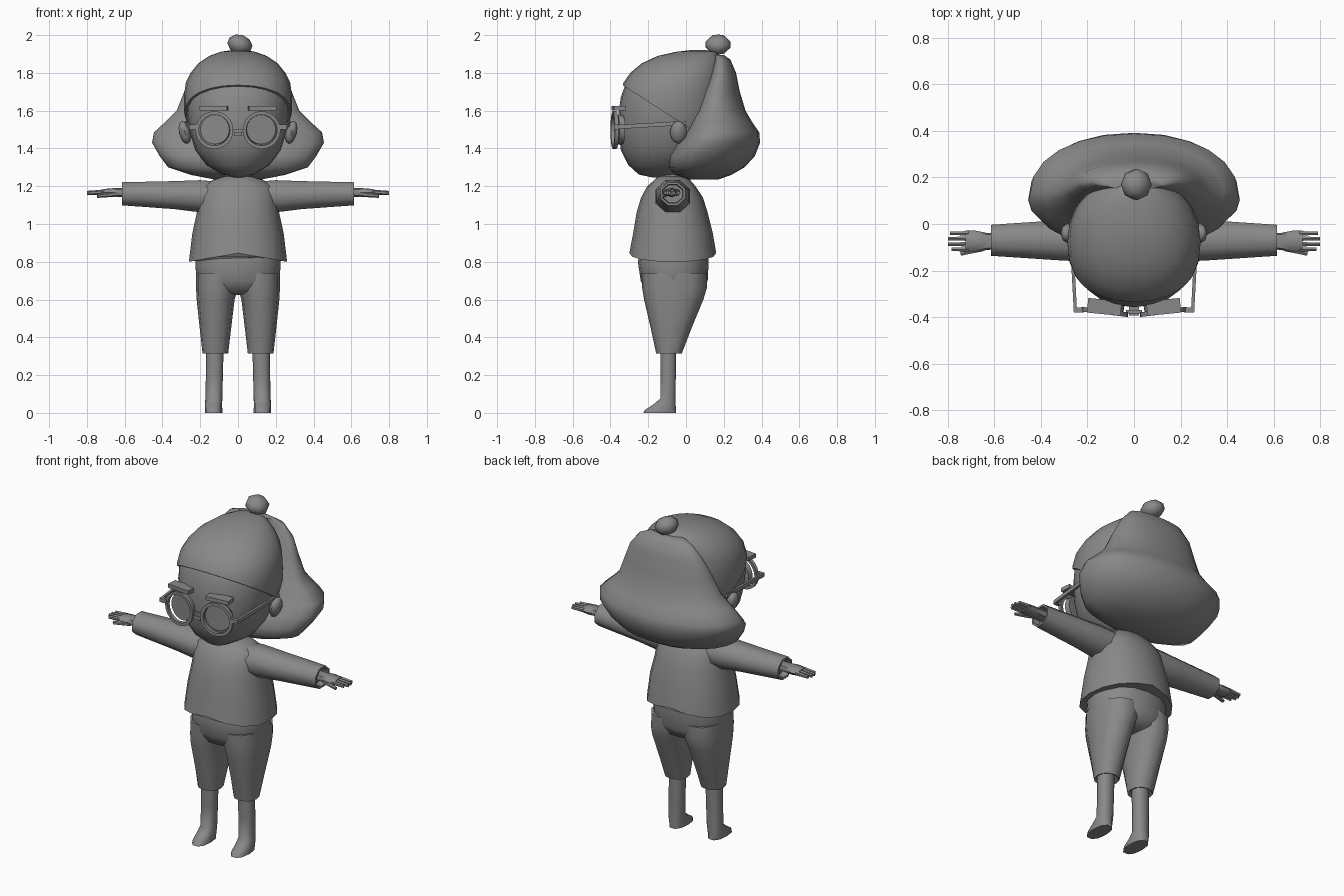
import bpy, bmesh, math
from mathutils import Vector, Matrix

if "Cube" in bpy.data.objects:
    bpy.data.objects.remove(bpy.data.objects["Cube"])

grey = bpy.data.materials.new("plain grey")
grey.diffuse_color = (0.25, 0.25, 0.25, 1)
grey.use_nodes = True
grey.node_tree.nodes["Principled BSDF"].inputs["Base Color"].default_value = grey.diffuse_color


def finish(name, bm, angle=40, merge=True):
    if merge:
        bmesh.ops.remove_doubles(bm, verts=bm.verts, dist=0.0002)
    bmesh.ops.recalc_face_normals(bm, faces=bm.faces)
    me = bpy.data.meshes.new(name)
    bm.to_mesh(me)
    bm.free()
    ob = bpy.data.objects.new(name, me)
    bpy.context.collection.objects.link(ob)
    me.materials.append(grey)
    bpy.ops.object.select_all(action='DESELECT')
    ob.select_set(True)
    bpy.context.view_layer.objects.active = ob
    bpy.ops.object.shade_smooth_by_angle(angle=math.radians(angle))
    return ob


def skin(bm, rings, caps=True):
    """Join a stack of point rings with quads."""
    vs = [[bm.verts.new(p) for p in r] for r in rings]
    n = len(vs[0])
    for a, b in zip(vs, vs[1:]):
        for i in range(n):
            bm.faces.new((a[i], a[(i + 1) % n], b[(i + 1) % n], b[i]))
    if caps:
        bm.faces.new(vs[0])
        bm.faces.new(vs[-1])


def oval(z, x0, x1, y0, y1, n=16, power=2.0, mid=0.5, dip=0.0):
    """Horizontal superellipse; mid moves the widest line, dip lowers the sides."""
    pts, ym = [], y0 + (y1 - y0) * mid
    for i in range(n):
        a = 2 * math.pi * i / n
        c, s = math.cos(a), math.sin(a)
        cx = math.copysign(abs(c) ** (2 / power), c)
        sy = math.copysign(abs(s) ** (2 / power), s)
        y = ym + sy * ((y1 - ym) if s > 0 else (ym - y0))
        pts.append(Vector(((x0 + x1) / 2 + cx * (x1 - x0) / 2, y, z - dip * abs(cx))))
    return pts


def stack(name, levels, angle=40, **kw):
    """Centred loft from (z, half width, front y, back y) levels."""
    bm = bmesh.new()
    skin(bm, [oval(z, -r, r, a, b, **kw) for z, r, a, b in levels])
    return finish(name, bm, angle)


def box(name, lo, hi, rot=None):
    lo, hi = Vector(lo), Vector(hi)
    bm = bmesh.new()
    bmesh.ops.create_cube(bm, size=1)
    m = Matrix.Translation((lo + hi) / 2) @ (rot or Matrix()) @ Matrix.Diagonal((*(hi - lo), 1))
    bmesh.ops.transform(bm, matrix=m, verts=bm.verts)
    return finish(name, bm)


def bar(bm, p, q, w, h, n=4, taper=1.0):
    """Straight prism from p to q, w across and h upright."""
    p, q = Vector(p), Vector(q)
    d = (q - p).normalized()
    side = d.cross(Vector((0, 0, 1))).normalized()
    up = side.cross(d)
    rings = []
    for c, k in ((p, 1), (q, taper)):
        rings.append([c + (side * math.cos(t) * w + up * math.sin(t) * h) * k / (2 * math.cos(math.pi / n))
                      for t in (2 * math.pi * (i + .5) / n for i in range(n))])
    skin(bm, rings)


def sphere(name, loc, scale, seg=10, rings=6, rot=None):
    bm = bmesh.new()
    bmesh.ops.create_uvsphere(bm, u_segments=seg, v_segments=rings, radius=1)
    bmesh.ops.transform(bm, verts=bm.verts, matrix=Matrix.Translation(loc) @ (rot or Matrix())
                        @ Matrix.Diagonal((*scale, 1)))
    return finish(name, bm, 60)


# head and the hair cap that sits over it, cut along a slanted hairline
skull = [(1.255, .03, -.19, -.08), (1.27, .09, -.26, 0), (1.32, .175, -.315, .08),
         (1.40, .235, -.355, .15), (1.5, .265, -.367, .18), (1.6, .28, -.367, .2),
         (1.68, .28, -.355, .2), (1.75, .27, -.33, .2), (1.80, .245, -.295, .2),
         (1.85, .205, -.235, .19), (1.89, .145, -.15, .18), (1.912, .085, -.05, .16),
         (1.92, .03, .02, .11)]
stack("head", [(z - .008, r - .008, a + .01, b - .01) for z, r, a, b in skull], 60, n=24, power=2.2)
cap = bmesh.new()
skin(cap, [oval(z, -r - .006, r + .006, a, b, n=24, power=2.2) for z, r, a, b in skull])
bmesh.ops.bisect_plane(cap, geom=cap.verts[:] + cap.edges[:] + cap.faces[:], plane_co=(0, -.35, 1.745),
                       plane_no=(0, .65, 1), clear_inner=True)
bmesh.ops.holes_fill(cap, edges=[e for e in cap.edges if e.is_boundary])
finish("hair_cap", cap, 45)

# flared hair behind the head
bell = [(1.895, .12, .15, .2), (1.87, .18, .15, .235), (1.8, .24, .125, .265), (1.7, .285, .08, .285),
        (1.6, .325, .04, .315), (1.54, .385, .01, .35), (1.485, .445, -.01, .388),
        (1.43, .455, -.06, .392), (1.36, .415, -.1, .365), (1.30, .37, -.1, .31),
        (1.26, .25, -.06, .24), (1.235, .12, .02, .17)]
stack("back_hair", bell, 50, n=24, power=2.15, mid=.36)
sphere("hair_bun", (.01, .17, 1.95), (.068, .07, .052), 8, 5, Matrix.Rotation(.35, 4, 'Y'))

# neck, top with a hem that dips at the sides, and hips
stack("neck", [(1.2, .075, -.15, -.01), (1.29, .07, -.15, -.01)], n=12)
stack("top", [(.846, .26, -.3, .16), (.95, .242, -.28, .142), (1.06, .218, -.262, .115),
              (1.14, .208, -.238, .09), (1.2, .19, -.205, .05), (1.235, .13, -.165, .02),
              (1.252, .075, -.15, -.01)], 45, n=16, power=2.25, dip=.0)
top = bpy.context.object
for v in top.data.vertices:
    if v.co.z < .9:
        v.co.z -= .046 * abs(v.co.x) / .26
stack("hips", [(.86, .215, -.24, .12), (.8, .225, -.255, .12), (.7, .222, -.24, .115),
               (.645, .195, -.215, .09), (.625, .15, -.15, .03)], 60, n=16, power=2.3)

# face details on the centre line
box("nose", (-.022, -.393, 1.465), (.022, -.35, 1.487))
box("glasses_bridge", (-.035, -.385, 1.487), (.035, -.37, 1.502))

for s, side in ((1, "left"), (-1, "right")):
    # ears, brows and eyes
    sphere(side + "_ear", (s * .282, -.04, 1.485), (.03, .045, .062), 8, 6, Matrix.Rotation(s * .25, 4, 'Y'))
    box(side + "_brow", (min(s * .055, s * .2), -.388, 1.602), (max(s * .055, s * .2), -.325, 1.625),
        Matrix.Rotation(s * .1, 4, 'Z'))
    eye = bmesh.new()
    bmesh.ops.create_cone(eye, segments=24, radius1=.078, radius2=.078, depth=.03, cap_ends=True,
                          matrix=Matrix.Translation((s * .12, -.35, 1.5)) @ Matrix.Rotation(s * .17, 4, 'Z')
                          @ Matrix.Rotation(math.pi / 2, 4, 'X'))
    finish(side + "_eye", eye)

    # round rim made from four concentric circles
    rim = bmesh.new()
    circle = lambda r, y: [Vector((s * .125 + r * math.cos(i * math.pi / 12), y + s * .12 * r * math.cos(i * math.pi / 12),
                                   1.497 + r * math.sin(i * math.pi / 12))) for i in range(24)]
    skin(rim, [circle(r, y) for r, y in ((.1, -.388), (.082, -.388), (.082, -.368), (.1, -.368), (.1, -.388))], False)
    finish(side + "_glasses_rim", rim)
    arm = bmesh.new()
    bar(arm, (s * .215, -.37, 1.513), (s * .258, -.37, 1.513), .02, .025)
    bar(arm, (s * .252, -.375, 1.513), (s * .272, -.0, 1.535), .014, .022)
    finish(side + "_glasses_arm", arm)

    # sleeve: (x, centre z, half width, half height), ending in a hollow cuff
    sleeve = bmesh.new()
    rings = []
    for x, z, w, h in ((.1, 1.145, .1, .085), (.2, 1.147, .1, .092), (.34, 1.153, .092, .08),
                       (.615, 1.16, .072, .066), (.615, 1.16, .06, .054), (.575, 1.16, .055, .05)):
        rings.append([Vector((s * x, -.07 + w * math.cos(t), z + h * math.sin(t)))
                      for t in (2 * math.pi * (i + .5) / 8 for i in range(8))])
    skin(sleeve, rings)
    finish(side + "_sleeve", sleeve, 50)

    # hand: flat palm, four fingers and a thumb
    hand = bmesh.new()
    palm = []
    for x, w, h in ((.57, .034, .024), (.63, .036, .023), (.68, .046, .022), (.725, .046, .015)):
        palm.append([Vector((s * x, -.075 + w * math.copysign(abs(math.cos(t)) ** .6, math.cos(t)),
                             1.167 + h * math.sin(t))) for t in (i * math.pi / 4 for i in range(8))])
    skin(hand, palm)
    for y, tip in ((-.04, .79), (-.063, .8), (-.087, .8), (-.109, .785)):
        bar(hand, (s * .71, y, 1.168), (s * tip, y, 1.165), .019, .024, 6, .75)
    bar(hand, (s * .65, -.105, 1.158), (s * .745, -.128, 1.148), .024, .024, 6, .7)
    finish(side + "_hand", hand, 50, False)

    # trouser leg: (z, inner x, outer x, front y, back y), open at the cuff
    leg = bmesh.new()
    skin(leg, [oval(z, s * a, s * b, f, k, n=12, power=2.3) for z, a, b, f, k in
               ((.35, .08, .16, -.14, -.04), (.318, .062, .18, -.15, -.03), (.315, .052, .188, -.158, -.022),
                (.45, .036, .203, -.187, .03), (.6, .018, .219, -.222, .092),
                (.66, .0, .222, -.232, .11), (.74, -.02, .222, -.235, .11))])
    finish(side + "_trouser_leg", leg, 50)

    # shin and foot
    shin = bmesh.new()
    skin(shin, [oval(z, s * a, s * b, f, k, n=10, power=2.4) for z, a, b, f, k in
                ((.38, .075, .168, -.138, -.05), (.2, .08, .17, -.136, -.052), (.075, .083, .173, -.138, -.055),
                 (.045, .084, .175, -.175, -.052), (.015, .083, .176, -.222, -.05), (0, .083, .176, -.23, -.05))])
    finish(side + "_leg", shin, 50)
